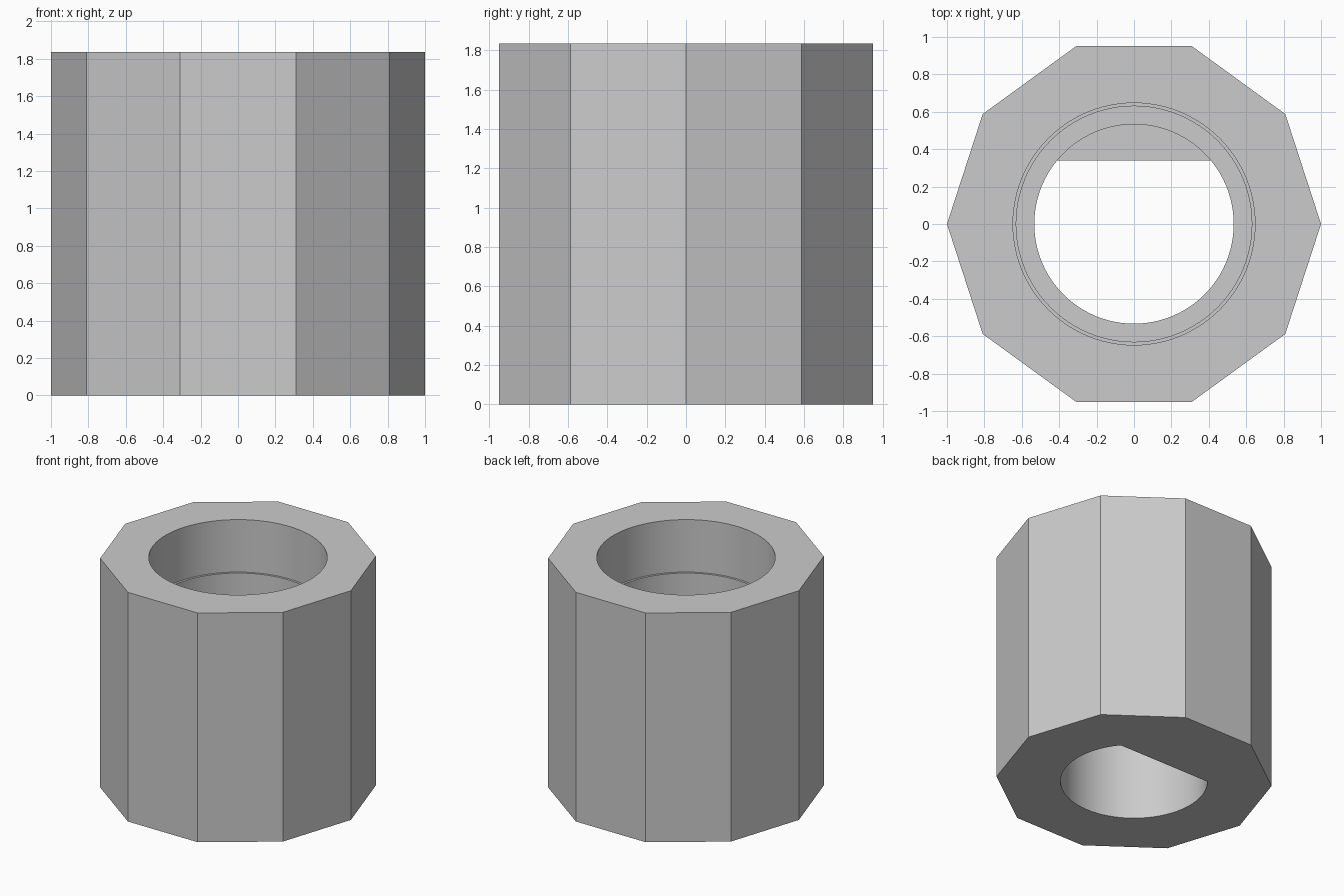
import bpy
import bmesh
from math import cos, sin, tau, radians

cube = bpy.data.objects.get("Cube")
if cube:
    bpy.data.objects.remove(cube, do_unlink=True)

HEIGHT = 1.835
FLAT_Y, FLAT_TOP = 0.34, 0.6

grey = bpy.data.materials.new("light grey")
grey.use_nodes = True
grey.diffuse_color = (0.6, 0.6, 0.6, 1)
grey.node_tree.nodes["Principled BSDF"].inputs["Base Color"].default_value = (0.6, 0.6, 0.6, 1)


def prism(name, points, z0, z1):
    """Upright prism from an outline."""
    bm = bmesh.new()
    base = bm.faces.new([bm.verts.new((x, y, z0)) for x, y in points])
    top = bmesh.ops.extrude_face_region(bm, geom=[base])["geom"]
    bmesh.ops.translate(bm, vec=(0, 0, z1 - z0),
                        verts=[v for v in top if isinstance(v, bmesh.types.BMVert)])
    bmesh.ops.recalc_face_normals(bm, faces=bm.faces)
    mesh = bpy.data.meshes.new(name)
    bm.to_mesh(mesh)
    bm.free()
    mesh.materials.append(grey)
    obj = bpy.data.objects.new(name, mesh)
    bpy.context.collection.objects.link(obj)
    return obj


def ring(radius, sides):
    return [(radius * cos(tau * i / sides), radius * sin(tau * i / sides)) for i in range(sides)]


def cut(target, cutter):
    """Subtract the cutter, then discard it."""
    cutter.hide_render = True
    bpy.ops.object.select_all(action="DESELECT")
    bpy.context.view_layer.objects.active = target
    target.select_set(True)
    mod = target.modifiers.new("cut", "BOOLEAN")
    mod.operation, mod.solver, mod.object = "DIFFERENCE", "EXACT", cutter
    bpy.ops.object.modifier_apply(modifier=mod.name)
    bpy.data.objects.remove(cutter, do_unlink=True)


# Ten-sided outer body
body = prism("collar_body", ring(1, 10), 0, HEIGHT)

# Shaft bore with a flat on its back side near the bottom
shaft = prism("shaft_bore", ring(0.533, 96), -0.1, HEIGHT + 0.1)
cut(shaft, prism("shaft_flat", [(-1, FLAT_Y), (1, FLAT_Y), (1, 1), (-1, 1)], -0.2, FLAT_TOP))
cut(body, shaft)

# Wider stepped socket opening at the top
for name, radius, floor in (("socket", 0.63, 0.95), ("socket_mouth", 0.647, 1.415)):
    cut(body, prism(name, ring(radius, 96), floor, HEIGHT + 0.1))

# Smooth bores, crisp facets
body.select_set(True)
bpy.ops.object.shade_smooth_by_angle(angle=radians(30))
